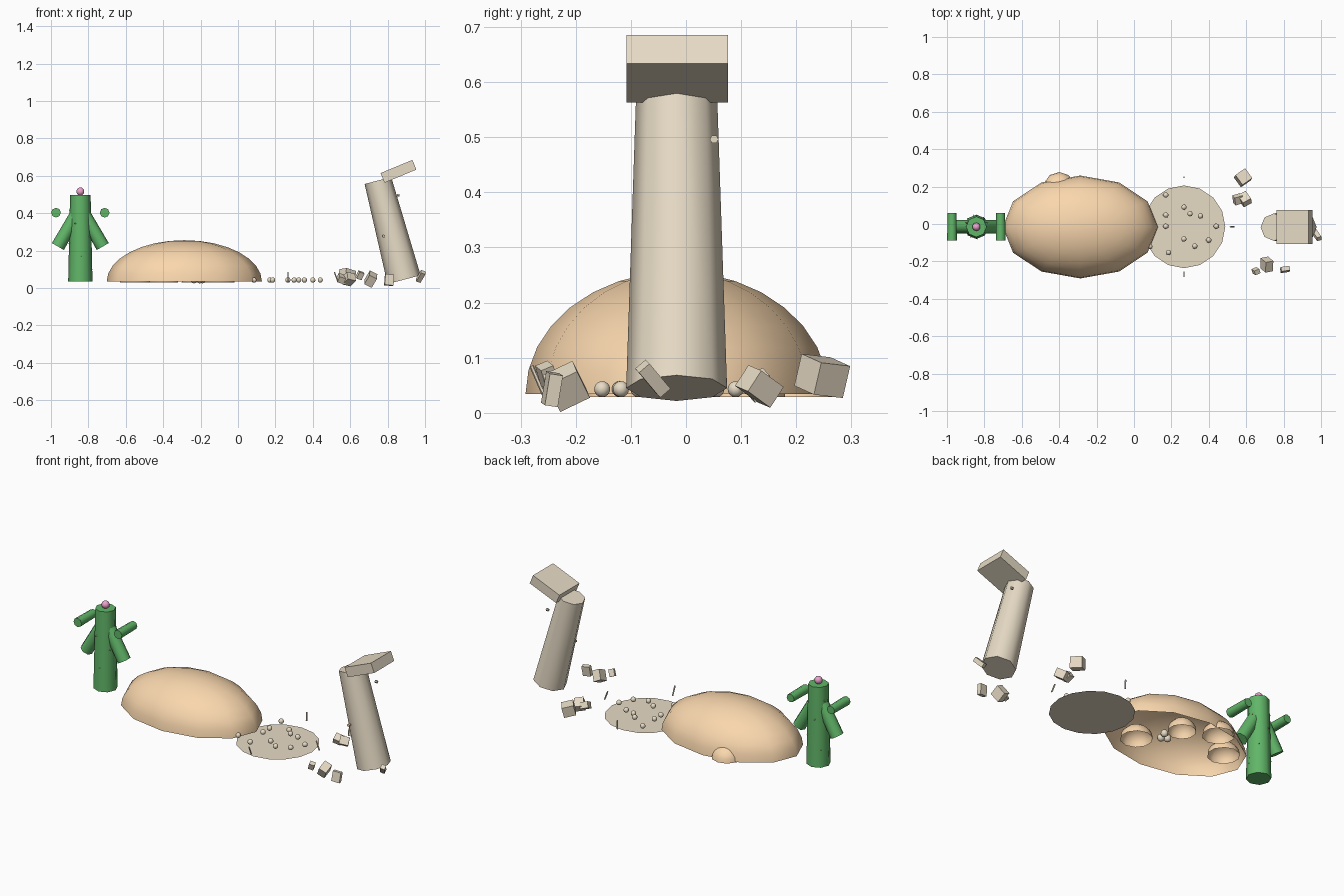
import bpy, bmesh, math
from mathutils import Vector, Matrix, Euler

if "Cube" in bpy.data.objects:
    bpy.data.objects.remove(bpy.data.objects["Cube"])

GROUND = 0.034
CY = -0.015


def material(name, rgb):
    m = bpy.data.materials.new(name)
    m.diffuse_color = (*rgb, 1)
    m.use_nodes = True
    m.node_tree.nodes["Principled BSDF"].inputs["Base Color"].default_value = m.diffuse_color
    return m


SAND = material("sand", (0.95, 0.68, 0.42))
STONE = material("stone", (0.80, 0.71, 0.56))
GREEN = material("green", (0.12, 0.47, 0.14))
PINK = material("pink", (0.85, 0.36, 0.62))


def finish(name, bm, mat, smooth=True):
    me = bpy.data.meshes.new(name)
    bm.to_mesh(me)
    bm.free()
    ob = bpy.data.objects.new(name, me)
    bpy.context.collection.objects.link(ob)
    me.materials.append(mat)
    if smooth:
        bpy.context.view_layer.objects.active = ob
        ob.select_set(True)
        bpy.ops.object.shade_smooth_by_angle(angle=math.radians(50))
        ob.select_set(False)
    return ob


def rod(name, a, b, r1, r2, mat, sides=8):
    """Tapered cylinder from a (radius r1) to b (radius r2)."""
    a, b = Vector(a), Vector(b)
    d = b - a
    rot = Vector((0, 0, 1)).rotation_difference(d).to_matrix().to_4x4()
    bm = bmesh.new()
    bmesh.ops.create_cone(bm, cap_ends=True, segments=sides, radius1=r1, radius2=r2,
                          depth=d.length, matrix=Matrix.Translation((a + b) / 2) @ rot)
    return finish(name, bm, mat)


def ball(name, loc, r, mat, seg=10, rings=8):
    bm = bmesh.new()
    bmesh.ops.create_uvsphere(bm, u_segments=seg, v_segments=rings, radius=r,
                              matrix=Matrix.Translation(loc))
    return finish(name, bm, mat)


def dome(name, loc, radii, mat, seg=12, rings=16):
    """Open-bottomed upper half of an ellipsoid."""
    bm = bmesh.new()
    bmesh.ops.create_uvsphere(bm, u_segments=seg, v_segments=rings, radius=1)
    low = [v for v in bm.verts if v.co.z < -1e-4]
    bmesh.ops.delete(bm, geom=low, context='VERTS')
    bm.transform(Matrix.Translation(loc) @ Matrix.Diagonal((*radii, 1)))
    return finish(name, bm, mat)


def block(name, loc, size, rot, mat):
    bm = bmesh.new()
    m = Matrix.Translation(loc) @ Euler(rot).to_matrix().to_4x4() @ Matrix.Diagonal((*size, 1))
    bmesh.ops.create_cube(bm, size=1, matrix=m)
    return finish(name, bm, mat, smooth=False)


# Cactus: trunk, two sloping arms, two crosswise arm tips and a flower
CX = -0.843
rod("cactus_trunk", (CX, CY, GROUND), (CX, CY, 0.497), 0.065, 0.055, GREEN)
for s, side in ((-1, "left"), (1, "right")):
    rod(f"cactus_arm_{side}", (CX + s * 0.12, CY, 0.222), (CX + s * 0.025, CY, 0.387),
        0.037, 0.035, GREEN)
    rod(f"cactus_arm_tip_{side}", (CX + s * 0.13, -0.087, 0.403), (CX + s * 0.13, 0.058, 0.403),
        0.026, 0.024, GREEN)
ball("cactus_flower", (CX, CY, 0.516), 0.022, PINK)
for i in range(10):
    a = i * 2.4
    z = 0.10 + 0.035 * i
    d = Vector((math.cos(a), math.sin(a), 0))
    p = Vector((CX, CY, z)) + d * 0.053
    rod("cactus_spine", p, p + d * 0.014, 0.004, 0.001, STONE, 5)

# Dune with smaller mounds tucked under it
dome("dune", (-0.287, CY - 0.001, GROUND), (0.415, 0.275, 0.222), SAND)
for x, y, r in ((-0.10, -0.10, 0.085), (-0.23, 0.105, 0.075), (-0.40, 0.193, 0.085), (-0.55, 0.055, 0.085)):
    dome("small_mound", (x, y, GROUND - 0.005), (r, r, 0.075), SAND, 10, 10)
for x, y in ((-0.235, -0.015), (-0.205, -0.03), (-0.19, 0.015)):
    ball("buried_pebble", (x, y, 0.045), 0.02, STONE)

# Flat dry pool, with pebbles just above it
bm = bmesh.new()
bmesh.ops.create_circle(bm, cap_ends=True, segments=16, radius=0.221,
                        matrix=Matrix.Translation((0.267, CY, 0.012)))
finish("pool_disk", bm, STONE, smooth=False)
for x, y in ((0.17, 0.155), (0.267, 0.09), (0.30, 0.055), (0.355, 0.043), (0.17, 0.048), (0.17, -0.012),
             (0.44, -0.012), (0.267, -0.08), (0.325, -0.118), (0.40, -0.086), (0.185, -0.152), (0.085, -0.12)):
    ball("pebble", (x, y, 0.043), 0.0145, STONE)

# Thin reeds round the pool
for x, y, dx, dy in ((0.535, CY, -0.02, 0), (0.267, -0.258, 0, -0.022), (0.267, 0.249, 0, 0.002)):
    rod("reed", (x, y, 0.034), (x + dx, y + dy, 0.085), 0.004, 0.004, STONE, 6)

# Leaning broken column and its slipped capital
rod("column_shaft", (0.888, -0.017, 0.045), (0.748, -0.017, 0.575), 0.0915, 0.0735, STONE)
block("column_capital", (0.858, -0.016, 0.624), (0.184, 0.184, 0.056),
      (0, math.radians(-22.4), 0), STONE)
# Small loose chips beside the shaft
rod("column_chip", (0.849, 0.051, 0.496), (0.863, 0.051, 0.496), 0.008, 0.008, STONE, 6)
rod("column_chip", (0.78, -0.10, 0.278), (0.78, -0.086, 0.278), 0.008, 0.008, SAND, 6)

# Fallen rubble
for loc, size, rot in (
        ((0.583, 0.247, 0.067), (0.065, 0.065, 0.06), (-0.1, 0.25, 0.6)),
        ((0.555, 0.132, 0.05), (0.045, 0.045, 0.035), (0.5, 0.3, 0.3)),
        ((0.592, 0.133, 0.048), (0.05, 0.058, 0.045), (-0.55, 0.2, 0.5)),
        ((0.71, -0.217, 0.048), (0.045, 0.06, 0.06), (0.5, 0.45, 0.2)),
        ((0.652, -0.252, 0.068), (0.03, 0.025, 0.04), (0.4, 0.3, 0.4)),
        ((0.808, -0.243, 0.043), (0.047, 0.024, 0.058), (-0.15, 0.1, 0.15)),
        ((0.977, -0.06, 0.062), (0.025, 0.025, 0.065), (0.75, 0.3, 0.3))):
    block("rubble", loc, size, rot, STONE)
